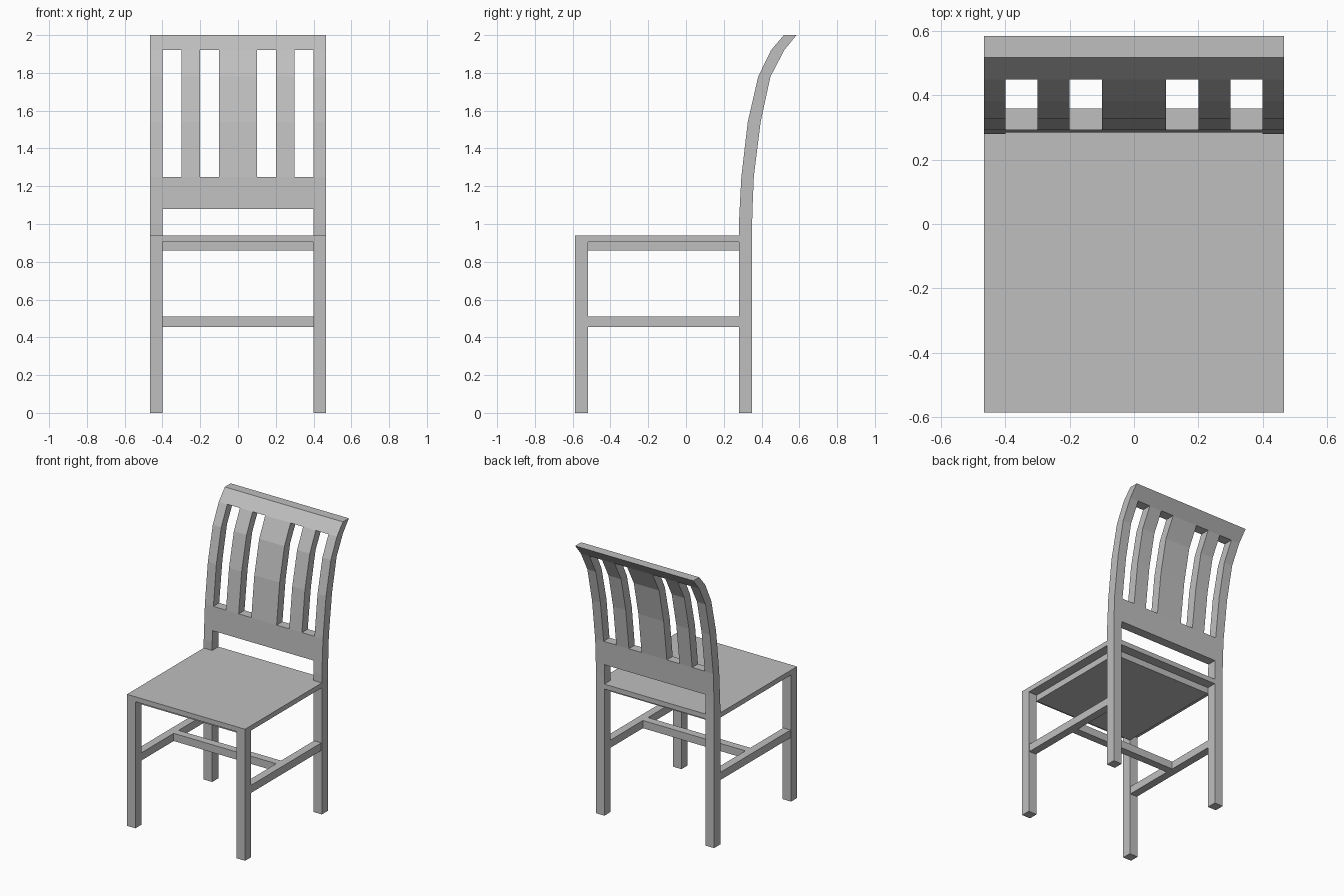
import bpy
import bmesh

cube = bpy.data.objects.get("Cube")
if cube:
    bpy.data.objects.remove(cube, do_unlink=True)

# One plain grey for the whole chair
grey = bpy.data.materials.new("plain grey")
grey.use_nodes = True
colour = (0.52, 0.52, 0.52, 1)
grey.diffuse_color = colour
grey.node_tree.nodes["Principled BSDF"].inputs["Base Color"].default_value = colour

HALF_W, INNER_W = 0.467, 0.40       # outer and inner faces of the legs
FRONT, FRONT_IN = -0.587, -0.52     # front legs
BACK_IN, BACK = 0.28, 0.35          # back legs
SEAT_TOP, SEAT_UNDER, APRON_UNDER = 0.94, 0.905, 0.86
RUNG_LOW, RUNG_HIGH = 0.455, 0.51


def finish(name, bm):
    bmesh.ops.remove_doubles(bm, verts=bm.verts, dist=1e-5)
    bmesh.ops.recalc_face_normals(bm, faces=bm.faces)
    mesh = bpy.data.meshes.new(name)
    bm.to_mesh(mesh)
    bm.free()
    mesh.materials.append(grey)
    obj = bpy.data.objects.new(name, mesh)
    bpy.context.collection.objects.link(obj)
    return obj


def prism(name, outline, low, high):
    """Upright prism from an (x, y) outline."""
    bm = bmesh.new()
    face = bm.faces.new([bm.verts.new((x, y, low)) for x, y in outline])
    result = bmesh.ops.extrude_face_region(bm, geom=[face])
    top = [v for v in result["geom"] if isinstance(v, bmesh.types.BMVert)]
    bmesh.ops.translate(bm, verts=top, vec=(0, 0, high - low))
    return finish(name, bm)


def box(name, x0, x1, y0, y1, low, high):
    return prism(name, [(x0, y0), (x1, y0), (x1, y1), (x0, y1)], low, high)


# Seat board, narrowing to fit between the back posts
right_edge = [(HALF_W, FRONT), (HALF_W, BACK_IN), (INNER_W, BACK_IN), (INNER_W, BACK)]
prism("seat", right_edge + [(-x, y) for x, y in reversed(right_edge)], SEAT_UNDER, SEAT_TOP)
box("seat_base", -INNER_W, INNER_W, FRONT_IN, BACK_IN, APRON_UNDER, SEAT_UNDER)

# Front legs and side rungs
RUNG_IN, RUNG_OUT = 0.405, 0.462
for side, sign in (("left", 1), ("right", -1)):
    x0, x1 = sorted((sign * INNER_W, sign * HALF_W))
    box(side + "_front_leg", x0, x1, FRONT, FRONT_IN, 0, SEAT_UNDER)
    x0, x1 = sorted((sign * RUNG_IN, sign * RUNG_OUT))
    box(side + "_side_rung", x0, x1, FRONT_IN, BACK_IN, RUNG_LOW, RUNG_HIGH)

# Cross rung joining the side rungs halfway
middle = (FRONT_IN + BACK_IN) / 2
box("cross_rung", -RUNG_IN, RUNG_IN, middle - 0.028, middle + 0.028, RUNG_LOW, RUNG_HIGH)

# Back frame: curved profile rows of (z, front y, back y), cut into columns
rows = [(0, BACK_IN, BACK), (1.0, BACK_IN, BACK), (1.08, 0.284, 0.352),
        (1.25, 0.293, 0.359), (1.54, 0.327, 0.395), (1.78, 0.382, 0.447),
        (1.92, 0.45, 0.52), (2.0, 0.518, 0.585)]
half = [0.1, 0.2, 0.3, INNER_W, HALF_W]
columns = [-x for x in reversed(half)] + half


def solid(i, j):
    if not (0 <= i < len(columns) - 1 and 0 <= j < len(rows) - 1):
        return False
    centre = abs(columns[i] + columns[i + 1]) / 2
    z = (rows[j][0] + rows[j + 1][0]) / 2
    post = centre > INNER_W
    rail = 1.08 < z < 1.25 or z > 1.92
    slat = z > 1.25 and (centre < 0.1 or 0.2 < centre < 0.3)
    return post or rail or slat


bm = bmesh.new()
grid = [[[bm.verts.new((x, y, z)) for y in (front, back)]
         for z, front, back in rows] for x in columns]
for i in range(len(columns) - 1):
    for j in range(len(rows) - 1):
        if not solid(i, j):
            continue
        a, b = grid[i][j], grid[i + 1][j]
        c, d = grid[i + 1][j + 1], grid[i][j + 1]
        for k in (0, 1):
            bm.faces.new((a[k], b[k], c[k], d[k]))
        # Close the edges that face an opening
        for p, q, di, dj in ((a, b, 0, -1), (b, c, 1, 0), (c, d, 0, 1), (d, a, -1, 0)):
            if not solid(i + di, j + dj):
                bm.faces.new((p[0], q[0], q[1], p[1]))
bmesh.ops.delete(bm, geom=[v for v in bm.verts if not v.link_faces], context="VERTS")
finish("back_frame", bm)
